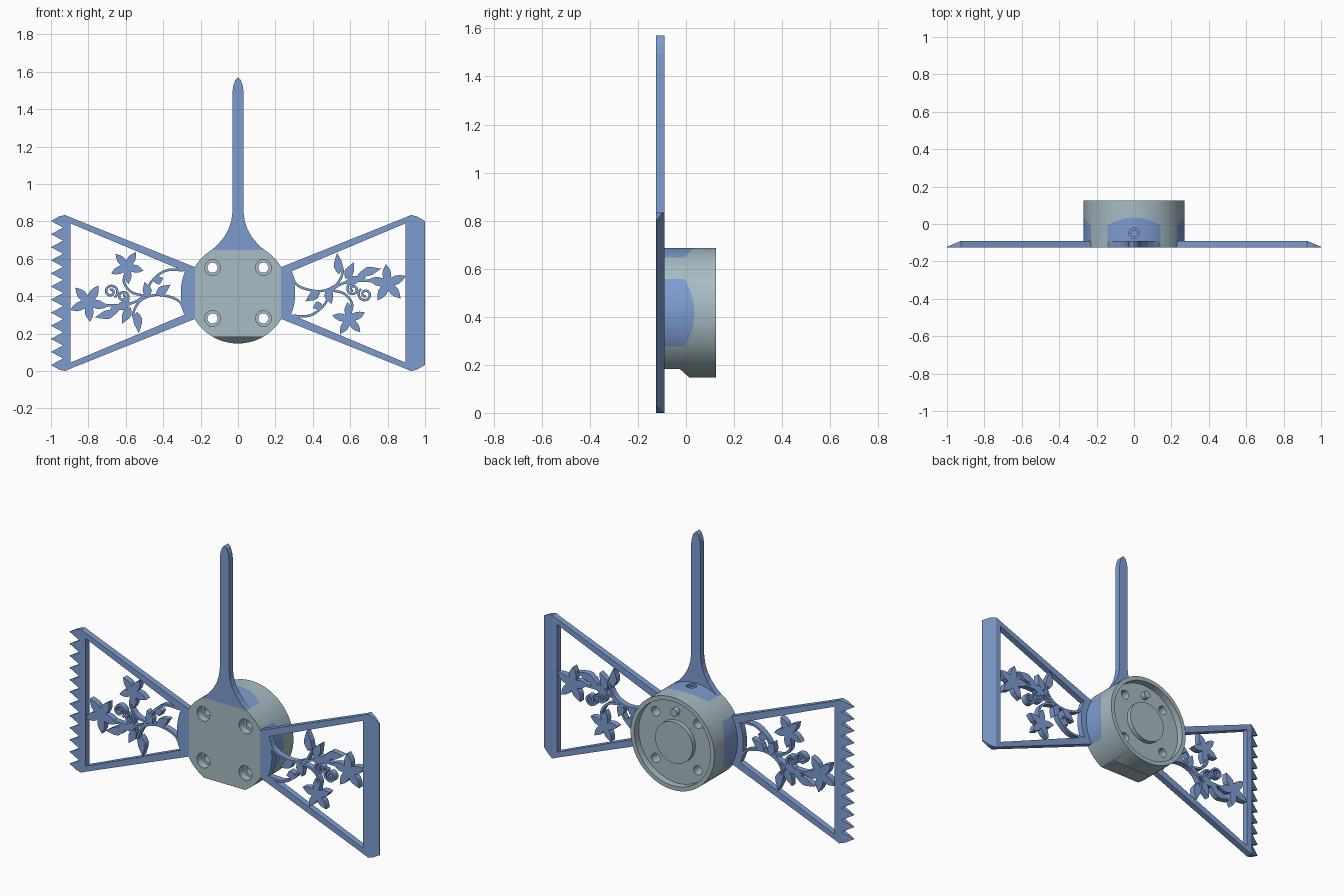
import bpy, bmesh, math
from mathutils import Matrix, Vector

if "Cube" in bpy.data.objects:
    bpy.data.objects.remove(bpy.data.objects["Cube"], do_unlink=True)

C = 0.417                     # height of the hub axis
FRONT, BACK = -0.125, -0.09   # plate faces
R, FLAT = 0.27, 0.23          # hub radius, distance of the flats


def material(name, rgb):
    m = bpy.data.materials.new(name)
    m.use_nodes = True
    m.diffuse_color = (*rgb, 1)
    m.node_tree.nodes["Principled BSDF"].inputs["Base Color"].default_value = (*rgb, 1)
    return m


BLUE = material("steel blue", (0.205, 0.335, 0.63))
GREY = material("blue grey", (0.385, 0.505, 0.55))


def frame(x, y, z):
    """Matrix with the given axes, placed on the hub axis."""
    m = Matrix((x, y, z)).transposed().to_4x4()
    m.translation = (0, 0, C)
    return m


UPRIGHT = frame((1, 0, 0), (0, 1, 0), (0, 0, 1))


def finish(bm, name, mat, matrix=UPRIGHT):
    bm.transform(matrix)
    bmesh.ops.recalc_face_normals(bm, faces=bm.faces)
    me = bpy.data.meshes.new(name)
    bm.to_mesh(me)
    bm.free()
    me.materials.append(mat)
    ob = bpy.data.objects.new(name, me)
    bpy.context.collection.objects.link(ob)
    return ob


def add_prism(bm, loops, y0, y1):
    """Fill outlines (holes allowed) and extrude along y."""
    edges = []
    for loop in loops:
        vs = [bm.verts.new((u, y0, v)) for u, v in loop]
        edges += [bm.edges.new((vs[i - 1], vs[i])) for i in range(len(vs))]
    res = bmesh.ops.triangle_fill(bm, edges=edges, use_beauty=True, normal=(0, -1, 0))
    faces = [g for g in res["geom"] if isinstance(g, bmesh.types.BMFace)]
    res = bmesh.ops.extrude_face_region(bm, geom=faces)
    moved = [g for g in res["geom"] if isinstance(g, bmesh.types.BMVert)]
    bmesh.ops.translate(bm, verts=moved, vec=(0, y1 - y0, 0))


def prism(name, loops, y0, y1, mat, matrix=UPRIGHT):
    bm = bmesh.new()
    add_prism(bm, loops, y0, y1)
    return finish(bm, name, mat, matrix)


def circle(x, z, r, n=32):
    return [(x + r * math.cos(2 * math.pi * i / n), z + r * math.sin(2 * math.pi * i / n))
            for i in range(n)]


def lathe(name, profile, mat, steps=96):
    bm = bmesh.new()
    vs = [bm.verts.new((r, y, 0)) for r, y in profile]
    edges = [bm.edges.new(p) for p in zip(vs, vs[1:])]
    bmesh.ops.spin(bm, geom=vs + edges, cent=(0, 0, 0), axis=(0, 1, 0),
                   angle=2 * math.pi, steps=steps, use_merge=True)
    bmesh.ops.remove_doubles(bm, verts=bm.verts, dist=1e-5)
    return finish(bm, name, mat)


def boolean(ob, cutter, op="DIFFERENCE"):
    mod = ob.modifiers.new("cut", "BOOLEAN")
    mod.operation, mod.solver, mod.object = op, "EXACT", cutter
    bpy.context.view_layer.objects.active = ob
    bpy.ops.object.modifier_apply(modifier=mod.name)
    bpy.data.objects.remove(cutter, do_unlink=True)


def smooth(ob):
    bpy.ops.object.select_all(action="DESELECT")
    ob.select_set(True)
    bpy.context.view_layer.objects.active = ob
    bpy.ops.object.shade_smooth_by_angle(angle=math.radians(30))


# Hub: turned body with a rim and a centre boss at the back
hub = lathe("hub", [(0, FRONT), (R, FRONT), (R, 0.125), (0.245, 0.125), (0.245, 0.085),
                    (0.12, 0.085), (0.12, 0.112), (0, 0.112)], GREY)

# Notches on three sides, each filled by a curved mounting block
notch = [(-0.16, -0.14), (0.16, -0.14), (0.16, -0.015)]
notch += [(0.13 - 0.02 * i, 0.035 - 0.035 * ((0.13 - 0.02 * i) / 0.13) ** 2) for i in range(14)]
notch += [(-0.16, -0.015)]
for side, a in (("left", 0), ("top", math.pi / 2), ("right", math.pi)):
    c, s = round(math.cos(a)), round(math.sin(a))
    m = frame((-s, 0, c), (c, 0, s), (0, 1, 0))
    boolean(hub, prism("notch_cutter", [notch], FLAT, 0.4, GREY, m))
    block = prism(side + "_mounting_block", [notch], FLAT, 0.4, BLUE, m)
    disc = lathe("disc_cutter", [(0, -0.1), (R, -0.1), (R, 0.125), (0, 0.125)], BLUE)
    boolean(block, disc, "INTERSECT")
    boolean(block, prism("ring_cutter", [circle(0, -0.05, 0.028), circle(0, -0.05, 0.016)],
                         0.258, 0.4, BLUE, m))
    boolean(block, prism("screw_cutter", [circle(0, -0.05, 0.016)], 0.235, 0.4, BLUE, m))
    smooth(block)

# Flat and chamfer under the hub, with a small slot
SIDE = frame((0, 1, 0), (1, 0, 0), (0, 0, 1))
boolean(hub, prism("base_cutter", [[(-0.2, -0.235), (-0.025, -0.235), (0.025, -0.28),
                                    (0.025, -0.4), (-0.2, -0.4)]], -0.4, 0.4, GREY, SIDE))
boolean(hub, prism("slot_cutter", [[(-0.055, -0.3), (0.0, -0.3), (0.0, -0.2), (-0.055, -0.2)]],
                   -0.06, 0.06, GREY, SIDE))

# Four counterbored bolt holes
for x in (-0.136, 0.136):
    for z in (-0.136, 0.136):
        boolean(hub, prism("bolt_cutter", [circle(x, z, 0.027)], -0.2, 0.2, GREY))
        boolean(hub, prism("counterbore_cutter", [circle(x, z, 0.042)], -0.2, -0.08, GREY))
smooth(hub)
smooth(prism("locating_peg", [circle(0, 0.175, 0.022)], 0.08, 0.115, GREY))

# Tall pointer on top with a flared foot
half = [(0.14, 0.23), (0.105, 0.262), (0.075, 0.298), (0.05, 0.342), (0.036, 0.385),
        (0.03, 0.43), (0.03, 1.075), (0.025, 1.11), (0.014, 1.14)]
prism("pointer", [half + [(0, 1.153)] + [(-x, z) for x, z in reversed(half)]],
      FRONT, BACK, BLUE)


# Wings: open frames, one with a straight edge and one with teeth
def wing(name, edge, matrix):
    top = [(FLAT, 0.138), (0.89, 0.402), (0.925, 0.417), (0.955, 0.41)]
    outer = top + edge + [(x, -z) for x, z in reversed(top)]
    a0 = math.atan2(0.115, 0.283)
    arc = [(0.306 * math.cos(a0 * k / 6), 0.306 * math.sin(a0 * k / 6)) for k in range(-6, 7)]
    bm = bmesh.new()
    add_prism(bm, [outer, arc + [(0.895, 0.372), (0.895, -0.372)]], FRONT, BACK)
    # bevel the outer edge to a blade
    p, q = Vector((0.925, BACK, 0)), Vector((1.0, FRONT + 0.003, 0))
    d = q - p
    bmesh.ops.bisect_plane(bm, geom=bm.verts[:] + bm.edges[:] + bm.faces[:], dist=1e-6,
                           plane_co=p, plane_no=(-d.y, d.x, 0), clear_outer=True)
    rim = [e for e in bm.edges if e.is_boundary]
    bmesh.ops.triangle_fill(bm, edges=rim, use_beauty=True)
    finish(bm, name, BLUE, matrix)


def ribbon(path, w, n=6):
    """Outline of a smooth strip through the points."""
    P = [Vector(p) for p in path]
    P = [2 * P[0] - P[1]] + P + [2 * P[-1] - P[-2]]
    pts = []
    for i in range(1, len(P) - 2):
        a, b, c, d = P[i - 1:i + 3]
        for k in range(n):
            t = k / n
            pts.append(0.5 * (2 * b + (c - a) * t + (2 * a - 5 * b + 4 * c - d) * t * t
                              + (3 * b - a - 3 * c + d) * t ** 3))
    pts.append(P[-2])
    left, right = [], []
    for i, p in enumerate(pts):
        t = (pts[min(i + 1, len(pts) - 1)] - pts[max(i - 1, 0)]).normalized()
        o = Vector((-t.y, t.x)) * w / 2
        left.append(tuple(p + o))
        right.append(tuple(p - o))
    return left + right[::-1]


def leaf(a, b, w=0.024):
    a, b = Vector(a), Vector(b)
    d = b - a
    o = Vector((-d.y, d.x)).normalized() * w
    shape = [(0.15, 0.55), (0.35, 1), (0.55, 0.9), (0.8, 0.4)]
    return ([tuple(a)] + [tuple(a + d * t - o * k) for t, k in shape] + [tuple(b)]
            + [tuple(a + d * t + o * k) for t, k in reversed(shape)])


def flower(x, z, r, turn):
    ring = [(-36, 0.36), (-22, 0.6), (-11, 0.78), (0, 1), (11, 0.78), (22, 0.6)]
    pts = [(math.radians(turn + 72 * i + a), r * k) for i in range(5) for a, k in ring]
    return [(x + k * math.cos(a), z + k * math.sin(a)) for a, k in pts]


def spiral(x, z, r, start, turns=1.5):
    n = 16
    pts = [(start + 2 * math.pi * turns * i / n, r * (1 - 0.8 * i / n)) for i in range(n + 1)]
    return [(x + k * math.cos(a), z + k * math.sin(a)) for a, k in pts]


stems = [
    [(0.28, 0.115), (0.32, 0.04), (0.43, 0.01), (0.52, 0.04), (0.56, 0.115), (0.53, 0.18)],
    [(0.29, -0.122), (0.385, -0.12), (0.46, -0.065), (0.50, 0.01), (0.57, 0.055),
     (0.68, 0.065), (0.79, 0.055)],
    [(0.50, 0.015), (0.57, -0.005), (0.61, -0.06), (0.595, -0.13)],
    spiral(0.68, -0.008, 0.038, 2.2), spiral(0.615, 0.02, 0.034, 1.6),
]
leaves = [((0.54, 0.10), (0.53, 0.215)), ((0.575, 0.075), (0.62, 0.165)),
          ((0.65, 0.105), (0.765, 0.13)), ((0.57, 0.05), (0.67, 0.09)),
          ((0.44, 0.01), (0.36, -0.045)), ((0.475, 0.02), (0.50, -0.06)),
          ((0.45, -0.06), (0.40, -0.08)), ((0.66, 0.065), (0.66, 0.12))]
teeth = [(1.0 if i % 2 == 0 else 0.935, 0.385 - 0.035 * i) for i in range(23)]
TURNED = frame((-1, 0, 0), (0, 1, 0), (0, 0, -1))

for side, edge, m in (("left", [(1, 0.385), (1, -0.385)], UPRIGHT), ("right", teeth, TURNED)):
    wing(side + "_wing_frame", edge, m)
    # Vine ornament inside the frame
    bm = bmesh.new()
    for s in stems:
        add_prism(bm, [ribbon(s, 0.013)], FRONT, BACK)
    for a, b in leaves:
        add_prism(bm, [leaf(a, b)], FRONT, BACK)
    add_prism(bm, [flower(0.80, 0.05, 0.105, 95)], FRONT, BACK)
    add_prism(bm, [flower(0.594, -0.14, 0.092, 95)], FRONT, BACK)
    finish(bm, side + "_vine", BLUE, m)
